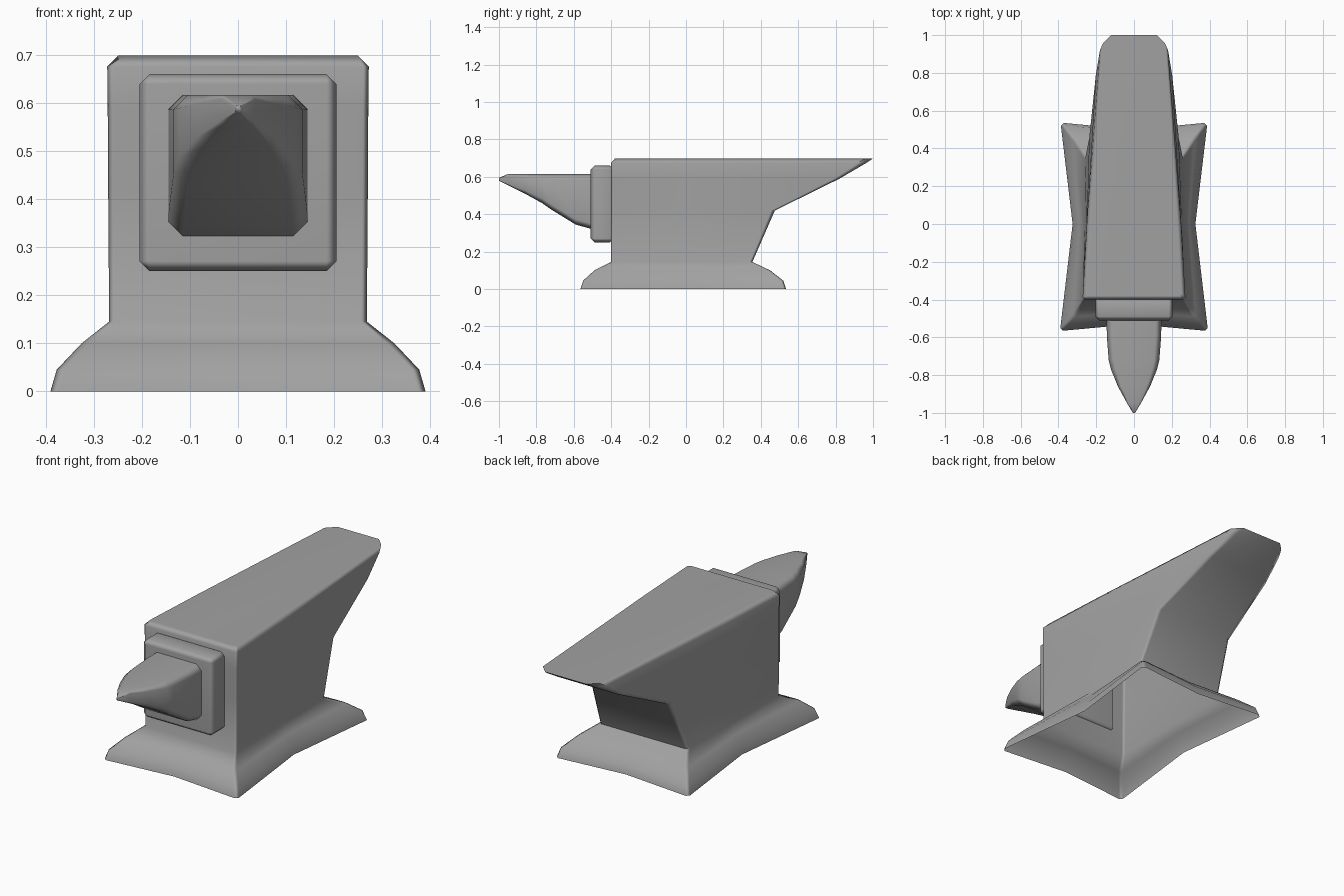
import bpy
import bmesh
from mathutils import Vector

cube = bpy.data.objects.get("Cube")
if cube:
    bpy.data.objects.remove(cube, do_unlink=True)

GREY = (0.36, 0.36, 0.36, 1.0)
iron = bpy.data.materials.new("iron grey")
iron.use_nodes = True
iron.diffuse_color = GREY
iron.node_tree.nodes["Principled BSDF"].inputs["Base Color"].default_value = GREY


def finish(name, bm, closed):
    """Turn a bmesh into a softly shaded object."""
    if closed:
        bmesh.ops.recalc_face_normals(bm, faces=bm.faces)
    mesh = bpy.data.meshes.new(name)
    bm.to_mesh(mesh)
    bm.free()
    mesh.materials.append(iron)
    obj = bpy.data.objects.new(name, mesh)
    bpy.context.collection.objects.link(obj)
    bpy.ops.object.select_all(action="DESELECT")
    obj.select_set(True)
    bpy.context.view_layer.objects.active = obj
    bpy.ops.object.shade_smooth_by_angle(angle=1.15)
    weighted = obj.modifiers.new("weighted normals", "WEIGHTED_NORMAL")
    weighted.keep_sharp = True
    return obj


def loft(bm, rings):
    """Skin a list of point rings and return their vertices."""
    loops = [[bm.verts.new(p) for p in ring] for ring in rings]
    for low, high in zip(loops, loops[1:]):
        n = len(low)
        for i in range(n):
            j = (i + 1) % n
            bm.faces.new((low[i], low[j], high[j], high[i]))
    return loops


def body_ring(z, y_front, y_back, x_front, x_mid, x_back, dip, cut, tail):
    """Mirrored outline with dipped ends and clipped corners."""
    half = [
        (0, y_front + dip),
        (x_front - cut, y_front),
        (x_front, y_front + cut),
        (x_mid, 0),
        (x_back, y_back - tail),
        (x_back - tail, y_back),
        (0, y_back - dip),
    ]
    outline = half + [(-x, y) for x, y in reversed(half[1:-1])]
    return [Vector((x, y, z)) for x, y in outline]


# Body: flared hollow foot, waist, and a heel that tapers to the back
bm = bmesh.new()
body = loft(bm, [
    body_ring(0.0, -0.565, 0.535, 0.39, 0.325, 0.387, 0.035, 0.015, 0.015),
    body_ring(0.045, -0.55, 0.52, 0.377, 0.315, 0.374, 0.03, 0.015, 0.015),
    body_ring(0.10, -0.49, 0.45, 0.325, 0.29, 0.32, 0.02, 0.015, 0.015),
    body_ring(0.145, -0.40, 0.355, 0.268, 0.262, 0.26, 0.0, 0.012, 0.015),
    body_ring(0.42, -0.40, 0.475, 0.27, 0.253, 0.237, 0.0, 0.012, 0.02),
    body_ring(0.59, -0.40, 0.82, 0.271, 0.25, 0.202, 0.0, 0.012, 0.03),
    body_ring(0.675, -0.40, 0.965, 0.272, 0.25, 0.18, 0.0, 0.012, 0.045),
    body_ring(0.698, -0.38, 1.0, 0.25, 0.23, 0.165, 0.0, 0.012, 0.045),
])
bm.faces.new(body[-1])
finish("anvil_body", bm, False)

# Collar: bevelled block between body and horn
bm = bmesh.new()
bmesh.ops.create_cube(bm, size=1)
bmesh.ops.scale(bm, vec=(0.41, 0.125, 0.41), verts=bm.verts)
bmesh.ops.translate(bm, vec=(0, -0.4475, 0.455), verts=bm.verts)
bmesh.ops.bevel(bm, geom=bm.edges[:], offset=0.021, segments=1, affect="EDGES")
finish("horn_collar", bm, True)


def horn_ring(y, w, bottom, top):
    """Rectangle section with clipped corners."""
    c = min(0.03, w * 0.22, (top - bottom) * 0.25)
    half = [(w - c, bottom), (w, bottom + c), (w, top - c), (w - c, top)]
    outline = half + [(-x, z) for x, z in reversed(half)]
    return [Vector((x, y, z)) for x, z in outline]


# Horn: flat-topped point, curving up from below
bm = bmesh.new()
horn = loft(bm, [
    horn_ring(-0.49, 0.145, 0.317, 0.616),
    horn_ring(-0.59, 0.144, 0.345, 0.616),
    horn_ring(-0.72, 0.134, 0.425, 0.616),
    horn_ring(-0.77, 0.122, 0.46, 0.616),
    horn_ring(-0.86, 0.085, 0.51, 0.616),
    horn_ring(-0.95, 0.036, 0.555, 0.616),
    horn_ring(-1.0, 0.006, 0.58, 0.595),
])
bm.faces.new(horn[0])
bm.faces.new(horn[-1])
finish("horn", bm, True)
